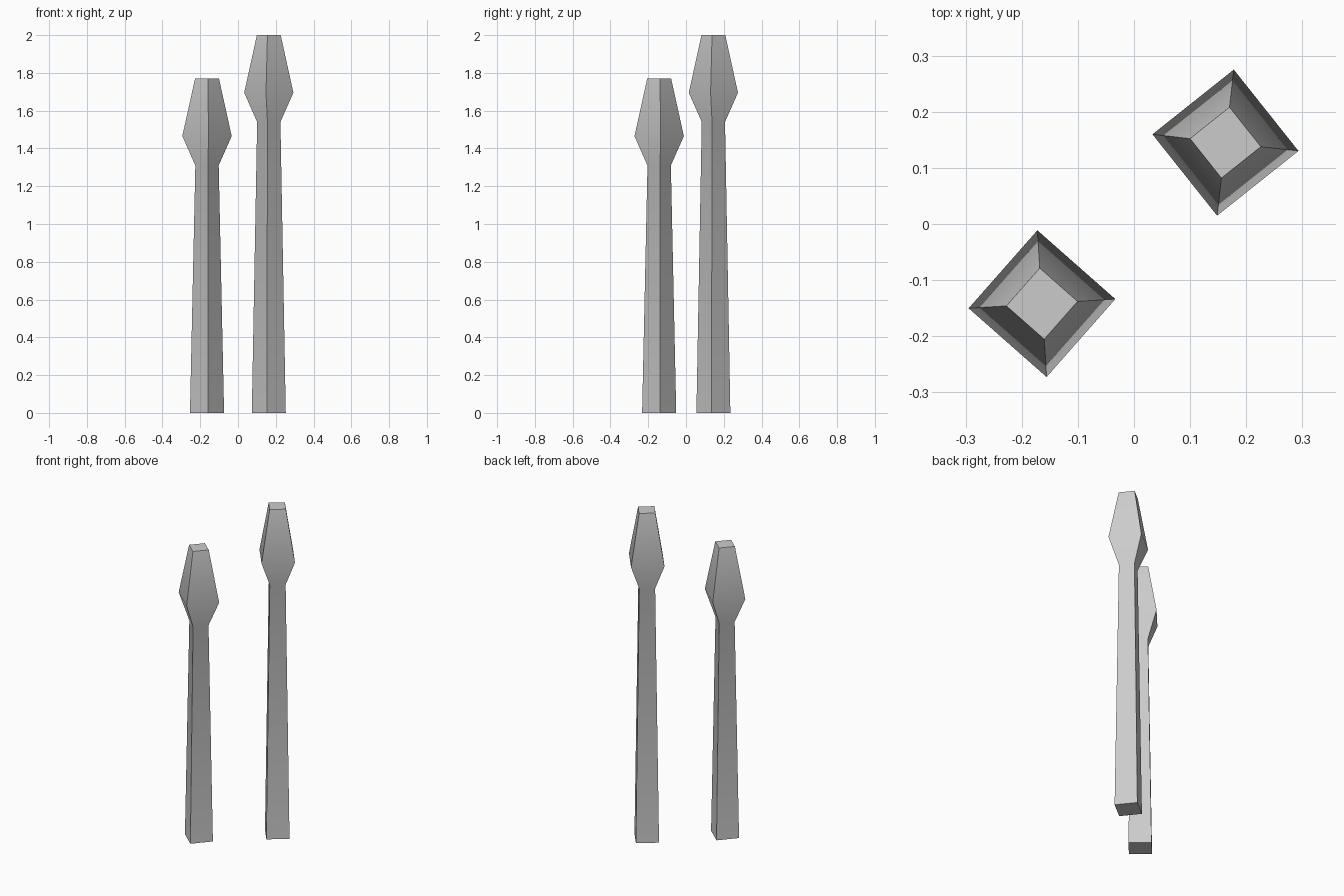
import bpy
import bmesh
from math import cos, sin, pi, radians

cube = bpy.data.objects.get("Cube")
if cube:
    bpy.data.objects.remove(cube, do_unlink=True)

grey = bpy.data.materials.new("plain_grey")
grey.use_nodes = True
grey.diffuse_color = (0.6, 0.6, 0.6, 1)
grey.node_tree.nodes["Principled BSDF"].inputs["Base Color"].default_value = (0.6, 0.6, 0.6, 1)


def make_post(name, x, y, height, turn):
    """Tapered four-sided post with a flared head and flat tip."""
    profile = [(0.0905, 0), (0.062, height - 0.46),
               (0.131, height - 0.305), (0.0635, height)]
    bm = bmesh.new()
    rings = []
    for radius, z in profile:
        angles = [radians(turn) + i * pi / 2 for i in range(4)]
        rings.append([bm.verts.new((radius * cos(a), radius * sin(a), z)) for a in angles])
    # Sides between neighbouring rings
    for low, high in zip(rings, rings[1:]):
        for i in range(4):
            j = (i + 1) % 4
            bm.faces.new((low[i], low[j], high[j], high[i]))
    # Flat ends
    bm.faces.new(rings[0][::-1])
    bm.faces.new(rings[-1])
    mesh = bpy.data.meshes.new(name)
    bm.to_mesh(mesh)
    bm.free()
    mesh.materials.append(grey)
    post = bpy.data.objects.new(name, mesh)
    post.location = (x, y, 0)
    bpy.context.collection.objects.link(post)
    # Soft shading along the sides, crisp corners
    bpy.ops.object.select_all(action='DESELECT')
    post.select_set(True)
    bpy.context.view_layer.objects.active = post
    bpy.ops.object.shade_smooth_by_angle(angle=radians(30))


make_post("tall_post", 0.163, 0.145, 2.0, -6.5)
make_post("short_post", -0.164, -0.142, 1.77, 3.6)
